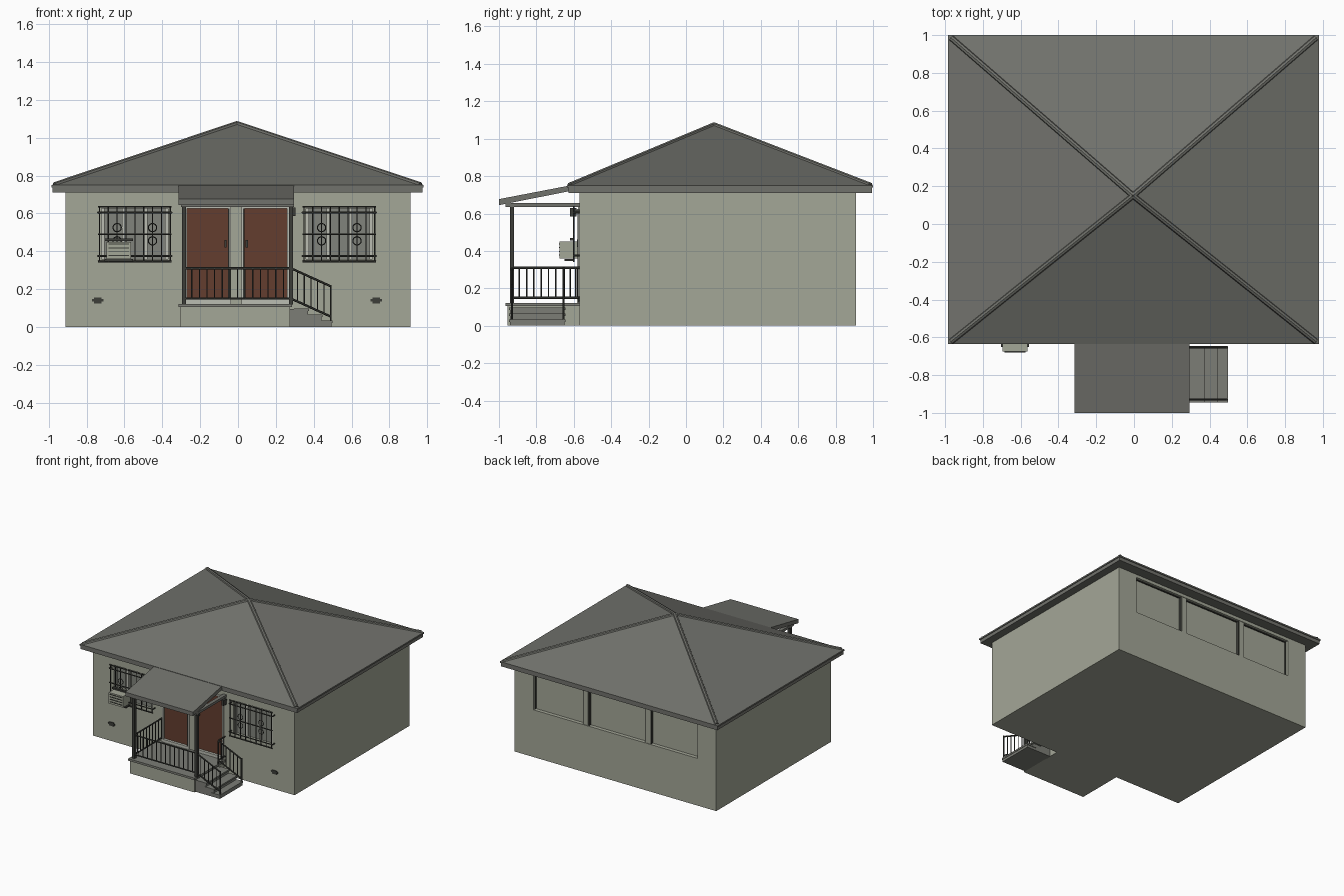
import bpy, bmesh, math
from mathutils import Vector, Matrix

if "Cube" in bpy.data.objects:
    bpy.data.objects.remove(bpy.data.objects["Cube"])


def material(name, r, g, b):
    m = bpy.data.materials.new(name)
    m.diffuse_color = (r, g, b, 1)
    m.use_nodes = True
    m.node_tree.nodes["Principled BSDF"].inputs["Base Color"].default_value = m.diffuse_color
    return m


WALL = material("wall_plaster", 0.37, 0.385, 0.31)
ROOF = material("roof_grey", 0.165, 0.168, 0.15)
DOOR = material("door_brown", 0.125, 0.048, 0.028)
IRON = material("dark_iron", 0.045, 0.047, 0.04)
STEP = material("step_concrete", 0.20, 0.205, 0.18)
GLASS = material("window_grey", 0.22, 0.23, 0.20)
TRIM = material("light_trim", 0.50, 0.51, 0.45)


def finish(name, bm, mat):
    bmesh.ops.recalc_face_normals(bm, faces=bm.faces)
    me = bpy.data.meshes.new(name)
    bm.to_mesh(me)
    bm.free()
    me.materials.append(mat)
    ob = bpy.data.objects.new(name, me)
    bpy.context.collection.objects.link(ob)
    return ob


def boxes(name, mat, *items):
    """Each item is x0, x1, y0, y1, z0, z1."""
    bm = bmesh.new()
    for x0, x1, y0, y1, z0, z1 in items:
        m = Matrix.Translation(((x0 + x1) / 2, (y0 + y1) / 2, (z0 + z1) / 2))
        bmesh.ops.create_cube(bm, size=1, matrix=m @ Matrix.Diagonal((x1 - x0, y1 - y0, z1 - z0, 1)))
    return finish(name, bm, mat)


def rods(name, mat, r, lines, sides=6):
    bm = bmesh.new()
    for p, q in lines:
        p, q = Vector(p), Vector(q)
        d = q - p
        m = Matrix.Translation((p + q) / 2) @ d.to_track_quat('Z', 'Y').to_matrix().to_4x4()
        bmesh.ops.create_cone(bm, cap_ends=True, segments=sides, radius1=r, radius2=r, depth=d.length, matrix=m)
    return finish(name, bm, mat)


def prism(name, mat, profile, axis, a, b):
    """Extrude a 2D profile: axis 'x' takes (y, z) points, axis 'y' takes (x, z) points."""
    bm = bmesh.new()
    put = (lambda u, v, t: (t, u, v)) if axis == 'x' else (lambda u, v, t: (u, t, v))
    lo = [bm.verts.new(put(u, v, a)) for u, v in profile]
    hi = [bm.verts.new(put(u, v, b)) for u, v in profile]
    n = len(lo)
    bm.faces.new(lo)
    bm.faces.new(hi)
    for i in range(n):
        bm.faces.new((lo[i], lo[(i + 1) % n], hi[(i + 1) % n], hi[i]))
    return finish(name, bm, mat)


# House body with window and door openings
FRONT, BACK = -0.57, 0.91
body = boxes("house_walls", WALL, (-0.91, 0.91, FRONT, BACK, 0, 0.725))
cutter = boxes("opening_cutter", WALL,
               (-0.72, -0.37, -0.7, FRONT + 0.03, 0.36, 0.625), (0.36, 0.71, -0.7, FRONT + 0.03, 0.36, 0.625),
               (-0.27, -0.05, -0.7, FRONT + 0.02, 0.12, 0.625), (0.03, 0.26, -0.7, FRONT + 0.02, 0.12, 0.625),
               (-0.74, 0.74, BACK - 0.03, 1.2, 0.385, 0.685))
mod = body.modifiers.new("openings", 'BOOLEAN')
mod.operation, mod.solver, mod.object = 'DIFFERENCE', 'EXACT', cutter
bpy.context.view_layer.objects.active = body
bpy.ops.object.modifier_apply(modifier="openings")
bpy.data.objects.remove(cutter)

# Hipped roof: eave slab, fascia, pyramid and hip caps
X0, X1, Y0, Y1, ZE = -0.985, 0.98, -0.635, 1.0, 0.75
APEX = (-0.005, 0.15, 1.078)
boxes("fascia", ROOF, (X0 + .006, X1 - .006, Y0 + .006, Y1 - .006, 0.71, 0.738))
boxes("eave_edge", ROOF, (X0, X1, Y0, Y1, 0.738, ZE))
corners = [(X0, Y0, ZE), (X1, Y0, ZE), (X1, Y1, ZE), (X0, Y1, ZE)]
bm = bmesh.new()
ring = [bm.verts.new(c) for c in corners]
top = bm.verts.new(APEX)
bm.faces.new(ring)
for i in range(4):
    bm.faces.new((ring[i], ring[(i + 1) % 4], top))
finish("hip_roof", bm, ROOF)
inner = [Vector(c).lerp(Vector(APEX), 0.018) - Vector((0, 0, .006)) for c in corners]
rods("hip_caps", ROOF, 0.016, [(c, Vector(APEX) - Vector((0, 0, .006))) for c in inner], 8)

# Porch platform and steps
boxes("porch_base", WALL, (-0.305, 0.275, -0.955, FRONT, 0, 0.105))
boxes("porch_slab", STEP, (-0.315, 0.285, -0.965, FRONT, 0.105, 0.122))
prism("porch_steps", STEP, [(0.27, 0), (0.495, 0), (0.495, .03), (0.44, .03), (0.44, .063),
                            (0.37, .063), (0.37, .095), (0.27, .095)], 'y', -0.94, -0.65)
boxes("step_treads", STEP, *[(x - .075, x + .006, -0.945, -0.645, z - .01, z + .003)
                             for x, z in ((0.37, .095), (0.44, .063), (0.492, .03))])

# Porch roof, posts and beams
prism("porch_roof", ROOF, [(-1, .645), (-1, .677), (-0.61, .752), (-0.58, .752), (-0.58, .728)], 'x', -0.315, 0.295)
boxes("porch_posts", IRON, *[(x - .011, x + .011, -0.942, -0.92, 0.12, 0.64) for x in (-0.285, 0.28)])
boxes("porch_beams", ROOF, (-0.3, 0.295, -0.965, -0.935, .635, .66),
      (-0.3, -0.27, -0.95, FRONT, .635, .655), (0.265, 0.295, -0.95, FRONT, .635, .655))

# Porch railing on the front and left, short return on the right
ZT, ZB, YR = 0.31, 0.15, -0.93
xs = [-0.285 + 0.565 * i / 14 for i in range(15)]
ys = [YR + 0.35 * i / 9 for i in range(10)]
rails, bars = [], []
for z in (ZT, ZB):
    rails += [((-0.285, YR, z), (0.28, YR, z)), ((-0.285, YR, z), (-0.285, FRONT, z)),
              ((0.28, -0.65, z), (0.28, FRONT, z))]
bars += [((x, YR, ZB - .0), (x, YR, ZT)) for x in xs]
bars += [((-0.285, y, ZB), (-0.285, y, ZT)) for y in ys]
bars += [((0.28, y, ZB), (0.28, y, ZT)) for y in (-0.65, -0.62, -0.59)]
# Sloping stair railings on both sides
for y in (YR, -0.655):
    rails += [((0.28, y, ZT), (0.49, y, 0.215)), ((0.28, y, 0.15), (0.49, y, 0.055)),
              ((0.49, y, 0.02), (0.49, y, 0.222)), ((0.28, y, 0.11), (0.28, y, ZT))]
    bars += [((0.28 + d, y, .15 - .452 * d), (0.28 + d, y, ZT - .452 * d)) for d in (.035, .07, .105, .14, .175)]
rods("railing_rails", IRON, 0.006, rails)
rods("railing_bars", IRON, 0.0035, bars)

# Doors with frames, thresholds and handles
for side, a, b, hx in (("left", -0.27, -0.05, -0.066), ("right", 0.03, 0.26, 0.046)):
    boxes(side + "_door", DOOR, (a, b, FRONT + .008, FRONT + .022, .12, .625))
    boxes(side + "_door_frame", TRIM, (a - .012, a, FRONT - .008, FRONT + .01, .12, .637),
          (b, b + .012, FRONT - .008, FRONT + .01, .12, .637), (a, b, FRONT - .008, FRONT + .01, .625, .637),
          (a, b, FRONT - .012, FRONT + .01, .12, .145))
    e = a if side == "right" else b
    boxes(side + "_door_edge", IRON, (e - .004, e + .004, FRONT - .011, FRONT, .145, .625))
    boxes(side + "_door_handle", IRON, (hx - .006, hx + .006, FRONT - .012, FRONT + .01, .42, .46))

# Front windows: pane, sash, projecting grille with scroll rings
YG = FRONT - 0.03
for side, cx in (("left", -0.545), ("right", 0.535)):
    boxes(side + "_window_pane", GLASS, (cx - .175, cx + .175, FRONT + .02, FRONT + .028, .36, .625))
    boxes(side + "_window_sash", TRIM, *[(cx + d - .008, cx + d + .008, FRONT + .008, FRONT + .022, .36, .625)
                                         for d in (-.167, -.06, .06, .167)])
    lines = [((cx - .195, YG, z), (cx + .195, YG, z)) for z in (.635, .605, .49, .375, .345)]
    lines += [((cx + s * .195, YG, z), (cx + s * .195, FRONT + .01, z)) for s in (-1, 1) for z in (.605, .375)]
    rods(side + "_grille_frame", IRON, 0.005, lines)
    rods(side + "_grille_bars", IRON, 0.0035,
         [((cx - .187 + .374 * i / 8, YG, .34), (cx - .187 + .374 * i / 8, YG, .64)) for i in range(9)])
    for d in (-.0935, .0935):
        for z in (.455, .525):
            bpy.ops.mesh.primitive_torus_add(major_radius=.022, minor_radius=.003, major_segments=14,
                                             minor_segments=4, location=(cx + d, YG, z), rotation=(math.pi / 2, 0, 0))
            ob = bpy.context.object
            ob.name = side + "_grille_scroll"
            ob.data.materials.append(IRON)

# Air conditioner with louvres and bracket
boxes("air_conditioner", WALL, (-0.695, -0.565, -0.675, FRONT + .02, .36, .45))
boxes("conditioner_louvres", IRON, *[(-0.685, -0.575, -0.679, -0.672, z, z + .005) for z in (.375, .395, .415, .435)])
boxes("conditioner_cage", IRON, (-0.705, -0.555, -0.62, YG, .455, .468), (-0.705, -0.555, -0.65, YG, .347, .358))

# Back window: mullions and slim frame
boxes("back_window_frame", WALL, *[(x - .022, x + .022, BACK - .03, BACK - .004, .385, .685) for x in (-.29, .27)])
boxes("back_window_edges", IRON, *[(x + s * .024 - .004, x + s * .024 + .004, BACK - .03, BACK - .008, .385, .685)
                                   for x in (-.29, .27) for s in (-1, 1)],
      (-.74, .74, BACK - .03, BACK - .02, .679, .685), (.734, .74, BACK - .03, BACK - .02, .385, .685),
      (-.74, -.734, BACK - .03, BACK - .02, .385, .685))

# Foundation vents and porch lamp
for side, cx in (("left", -0.74), ("right", 0.73)):
    boxes(side + "_wall_vent", IRON, (cx - .03, cx + .03, FRONT - .005, FRONT, .135, .148),
          (cx - .02, cx + .02, FRONT - .005, FRONT, .125, .155))
boxes("porch_lamp", IRON, (.283, .305, FRONT - .05, FRONT - .015, .585, .63), (.288, .3, FRONT - .02, FRONT, .61, .622))
